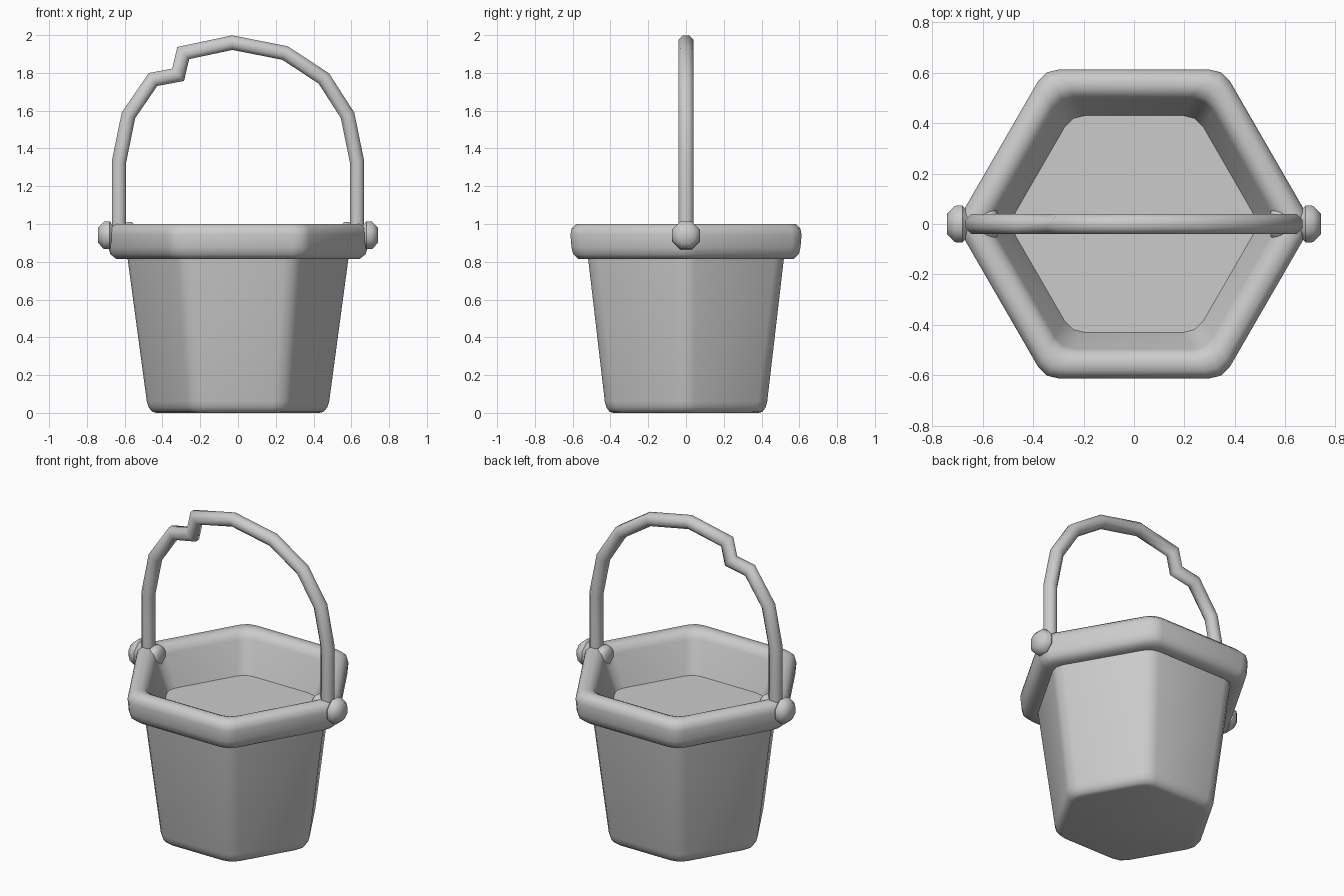
import bpy, bmesh
from math import cos, sin, pi, radians
from mathutils import Vector

if "Cube" in bpy.data.objects:
    bpy.data.objects.remove(bpy.data.objects["Cube"])


def loft(name, rings, angle=45):
    """Skin a list of equal-length point rings, capping both ends."""
    bm = bmesh.new()
    loops = [[bm.verts.new(p) for p in ring] for ring in rings]
    n = len(loops[0])
    for a, b in zip(loops, loops[1:]):
        for i in range(n):
            j = (i + 1) % n
            bm.faces.new((a[i], a[j], b[j], b[i]))
    bm.faces.new(loops[0])
    bm.faces.new(loops[-1])
    bmesh.ops.recalc_face_normals(bm, faces=bm.faces)
    mesh = bpy.data.meshes.new(name)
    bm.to_mesh(mesh)
    bm.free()
    obj = bpy.data.objects.new(name, mesh)
    bpy.context.collection.objects.link(obj)
    bpy.ops.object.select_all(action='DESELECT')
    bpy.context.view_layer.objects.active = obj
    obj.select_set(True)
    bpy.ops.object.shade_smooth_by_angle(angle=radians(angle))
    return obj


def hex_ring(apothem, z, cut=0.055):
    """Hexagon with corners on the x axis, each softened by three points."""
    r = apothem / cos(pi / 6)
    corners = [Vector((r * cos(k * pi / 3), r * sin(k * pi / 3), z)) for k in range(6)]
    pts = []
    for k, c in enumerate(corners):
        a = c + (corners[k - 1] - c).normalized() * cut
        b = c + (corners[(k + 1) % 6] - c).normalized() * cut
        pts += [a, (a + 2 * c + b) / 4, b]
    return pts


# Bucket: underside, tapered wall, rolled rim, inner wall and shallow floor
profile = [(0.385, 0.0), (0.405, 0.006), (0.422, 0.03), (0.43, 0.06),
           (0.518, 0.815), (0.57, 0.815), (0.597, 0.84), (0.606, 0.875),
           (0.612, 0.945), (0.605, 0.975), (0.58, 1.0), (0.54, 1.0),
           (0.51, 0.985), (0.495, 0.95), (0.43, 0.755)]
loft("bucket", [hex_ring(a, z) for a, z in profile])

# Handle: octagonal tube with mitred bends and a kink on the left
path = [(-0.63, 0.94), (-0.63, 1.33), (-0.58, 1.575), (-0.45, 1.765),
        (-0.317, 1.79), (-0.29, 1.905), (-0.03, 1.96), (0.25, 1.905),
        (0.455, 1.77), (0.58, 1.575), (0.63, 1.33), (0.63, 0.94)]
points = [Vector(p) for p in path]
rings = []
for i, p in enumerate(points):
    d1 = (p - points[max(i - 1, 0)]).normalized() if i else (points[1] - p).normalized()
    d2 = (points[i + 1] - p).normalized() if i + 1 < len(points) else d1
    n1, n2 = Vector((-d1.y, d1.x)), Vector((-d2.y, d2.x))
    miter = (n1 + n2) / (1 + n1.dot(n2))
    ring = []
    for k in range(8):
        t = (k + 0.5) * pi / 4
        q = p + miter * (0.041 * cos(t))
        ring.append((q.x, 0.043 * sin(t), q.y))
    rings.append(ring)
loft("handle", rings, 50)

# Pivot pins: outer knob, neck through the rim, small inner knob
pin = [(0.74, 0.045), (0.71, 0.078), (0.68, 0.08), (0.655, 0.05),
       (0.61, 0.05), (0.59, 0.075), (0.56, 0.075), (0.54, 0.05)]
for side, label in ((-1, "left"), (1, "right")):
    loft(label + "_pivot_pin",
         [[(side * x, r * cos(k * pi / 4 + pi / 8), 0.94 + r * sin(k * pi / 4 + pi / 8))
           for k in range(8)] for x, r in pin], 50)
